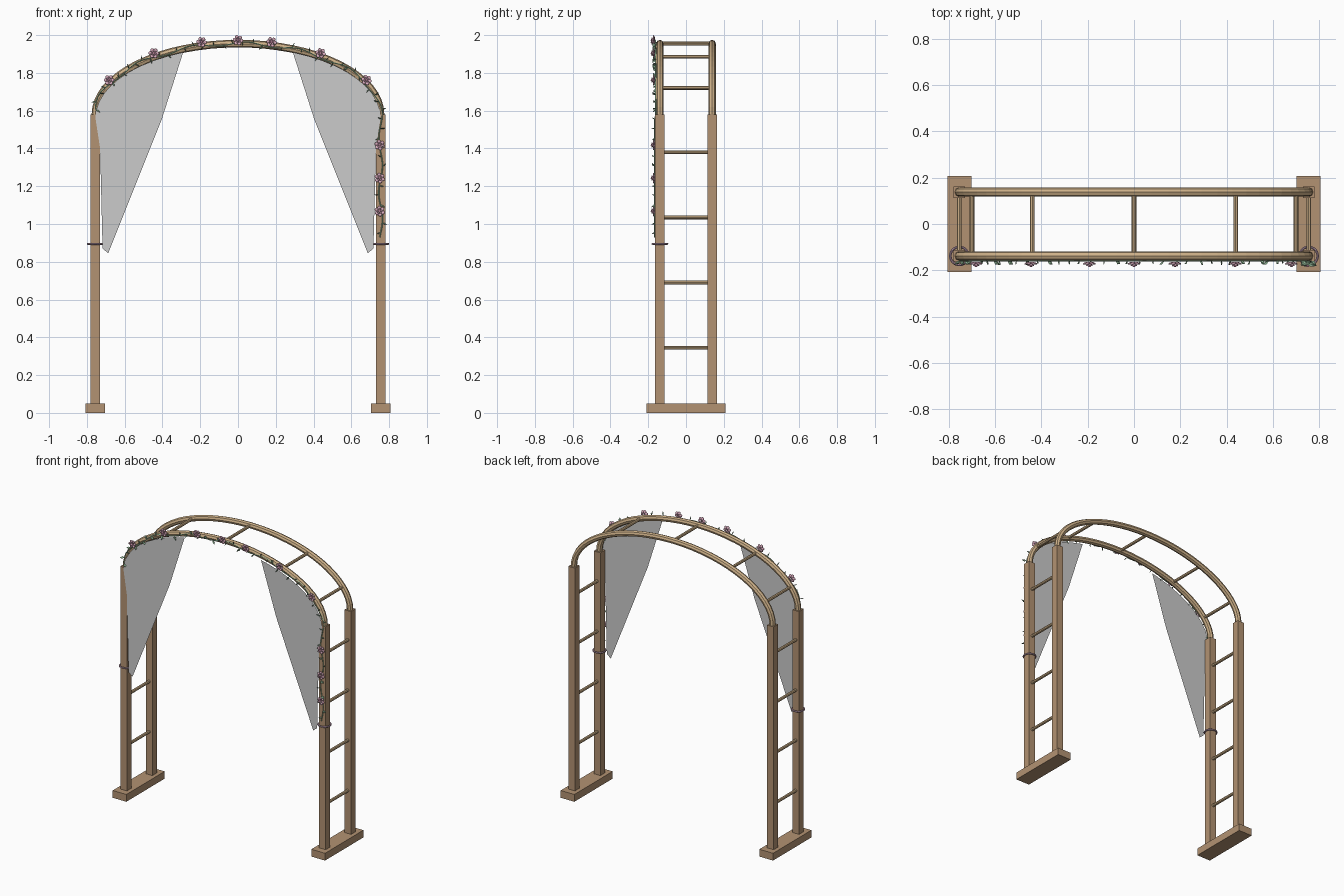
import bpy, bmesh, math, random
from mathutils import Vector, Matrix

if "Cube" in bpy.data.objects:
    bpy.data.objects.remove(bpy.data.objects["Cube"])

random.seed(4)
PX, PY, TOP, RISE = 0.755, 0.138, 1.58, 0.375   # post x / y, post top, arch rise


def material(name, rgb):
    m = bpy.data.materials.new(name)
    m.diffuse_color = (*rgb, 1)
    m.use_nodes = True
    m.node_tree.nodes["Principled BSDF"].inputs["Base Color"].default_value = m.diffuse_color
    return m


POST = material("post_wood", (0.45, 0.29, 0.17))
RAIL = material("rail_wood", (0.62, 0.44, 0.25))
LEAF = material("leaf_green", (0.25, 0.42, 0.27))
PINK = material("petal_pink", (0.72, 0.42, 0.53))
HEART = material("flower_heart", (0.55, 0.25, 0.36))
TIE = material("tie_mauve", (0.55, 0.36, 0.46))


def make(name, bm, *mats):
    me = bpy.data.meshes.new(name)
    bm.to_mesh(me)
    bm.free()
    for m in mats:
        me.materials.append(m)
    ob = bpy.data.objects.new(name, me)
    bpy.context.collection.objects.link(ob)
    return ob


def box(name, centre, size, mat):
    bm = bmesh.new()
    bmesh.ops.create_cube(bm, size=1, matrix=Matrix.Translation(centre) @ Matrix.Diagonal((*size, 1)))
    return make(name, bm, mat)


def tube(name, pts, radius, mat, res=2):
    cu = bpy.data.curves.new(name, 'CURVE')
    cu.dimensions = '3D'
    cu.bevel_depth, cu.bevel_resolution, cu.use_fill_caps = radius, res, True
    sp = cu.splines.new('POLY')
    sp.points.add(len(pts) - 1)
    for p, co in zip(sp.points, pts):
        p.co = (*co, 1)
    sp.use_smooth = False
    cu.materials.append(mat)
    ob = bpy.data.objects.new(name, cu)
    bpy.context.collection.objects.link(ob)
    bpy.ops.object.select_all(action='DESELECT')
    ob.select_set(True)
    bpy.context.view_layer.objects.active = ob
    bpy.ops.object.convert(target='MESH')


def arch(deg, y):
    a = math.radians(deg)
    return Vector((PX * math.cos(a), y, TOP + RISE * math.sin(a)))


# Feet, posts and side ladder rungs
for side, s in (("left", -1), ("right", 1)):
    box(side + "_foot", (s * PX, 0, 0.025), (0.104, 0.416, 0.05), POST)
    for end, y in (("front", -PY), ("back", PY)):
        box(f"{side}_{end}_post", (s * PX, y, (TOP + 0.05) / 2), (0.05, 0.05, TOP - 0.05), POST)
    for i in range(1, 5):
        z = 0.345 * i
        tube(f"{side}_rung_{i}", [(s * PX, -PY, z), (s * PX, PY, z)], 0.01, RAIL)

# Arched rails and the rungs between them
for end, y in (("front", -PY), ("back", PY)):
    pts = [arch(180 * i / 32, y) for i in range(33)]
    ends = [Vector((s * PX, y, TOP - 0.03)) for s in (1, -1)]
    tube(end + "_arch_rail", [ends[0]] + pts + [ends[1]], 0.02, RAIL)
for i, d in enumerate((22, 54.4, 90, 125.6, 158)):
    tube(f"arch_rung_{i + 1}", [arch(d, -PY), arch(d, PY)], 0.01, RAIL)

# Gathered curtains: arch edge, middle row, tied bottom edge
N = 10
for side, s in (("left", -1), ("right", 1)):
    bm = bmesh.new()
    rows = []
    mid = (Vector((0.73, 0, 1.40)), Vector((0.405, 0, 1.55)))
    low = (Vector((0.717, 0, 0.87)), Vector((0.687, 0, 0.845)))
    for r in range(3):
        row = []
        for i in range(N + 1):
            u = i / N
            if r == 0:
                p = arch(67.4 * u, 0) - Vector((0, 0, 0.017))
            else:
                a, b = mid if r == 1 else low
                p = a.lerp(b, u)
            row.append(bm.verts.new((s * p.x, -0.1645, p.z)))
        rows.append(row)
    for r in range(2):
        for i in range(N):
            f = [rows[r][i], rows[r][i + 1], rows[r + 1][i + 1], rows[r + 1][i]]
            bm.faces.new(f if s < 0 else f[::-1])
    make(side + "_curtain", bm)

    # Tie ring round the front post
    bpy.ops.mesh.primitive_torus_add(location=(s * PX, -PY, 0.895), major_radius=0.039,
                                     minor_radius=0.0055, major_segments=24, minor_segments=8)
    ring = bpy.context.object
    ring.name = side + "_curtain_tie"
    ring.data.materials.append(TIE)
    bpy.ops.object.shade_smooth_by_angle()

# Vine path: over the front rail, then down the right front post
path = [arch(176 - 2 * i, -0.16) for i in range(89)]
path += [Vector((PX, -0.166, TOP - 0.025 * i)) for i in range(1, 27)]
stem, frames, dist = [], [], 0
for i, p in enumerate(path):
    a, b = path[max(i - 1, 0)], path[min(i + 1, len(path) - 1)]
    t = (b - a).normalized()
    n = Vector((-t.z, 0, t.x)).normalized()
    dist += (p - a).length
    q = p + n * 0.01 * math.sin(dist * 22)
    stem.append(q)
    frames.append((q, t, n, dist))
tube("vine_stem", stem, 0.003, LEAF, 0)

# Leaves alternating along the vine: folded diamond blades
bm = bmesh.new()
nxt, sign = 0, 1
for q, t, n, d in frames:
    if d < nxt:
        continue
    nxt, sign = d + 0.033, -sign
    along = (n * sign * 0.8 + Vector((0, -0.5, 0)) + t * random.uniform(-0.7, 0.7)).normalized()
    wide = along.cross(t + Vector((0, random.uniform(-0.6, 0.2), 0))).normalized()
    up = wide.cross(along)
    size = random.uniform(0.026, 0.036)
    v = [bm.verts.new(q + size * (along * x + wide * y + up * z)) for x, y, z in
         ((0, 0, 0), (0.45, 0.3, 0.06), (1, 0, 0), (0.45, -0.3, 0.06), (0.45, 0, 0.14), (0.45, 0, -0.08))]
    for k in range(4):
        bm.faces.new((v[k], v[(k + 1) % 4], v[4]))
        bm.faces.new((v[(k + 1) % 4], v[k], v[5]))
bmesh.ops.recalc_face_normals(bm, faces=bm.faces)
make("vine_leaves", bm, LEAF)

# Blossoms: two rings of petals round a heart
SPOTS = [(-0.683, 1.762), (-0.446, 1.904), (-0.193, 1.963), (0, 1.973), (0.177, 1.963),
         (0.437, 1.904), (0.68, 1.762), (0.75, 1.418), (0.75, 1.243), (0.75, 1.068)]


def blob(bm, m, mat_index):
    vs = bmesh.ops.create_icosphere(bm, subdivisions=2, radius=1, matrix=m)["verts"]
    for f in {f for v in vs for f in v.link_faces}:
        f.material_index = mat_index
        f.smooth = True


for i, (x, z) in enumerate(SPOTS):
    bm = bmesh.new()
    base = Matrix.Translation((x, -0.17, z)) @ Matrix.Rotation(math.pi / 2, 4, 'X')
    for count, rad, size, lift, tilt in ((6, 0.017, 0.0115, 0, 0.3), (5, 0.008, 0.008, 0.007, 0.7)):
        for k in range(count):
            m = base @ Matrix.Rotation(2 * math.pi * k / count + i, 4, 'Z') @ \
                Matrix.Translation((rad, 0, lift)) @ Matrix.Rotation(-tilt, 4, 'Y') @ \
                Matrix.Diagonal((size, size * 0.9, size * 0.4, 1))
            blob(bm, m, 0)
    blob(bm, base @ Matrix.Translation((0, 0, 0.01)) @ Matrix.Diagonal((0.007, 0.007, 0.007, 1)), 1)
    make(f"blossom_{i + 1}", bm, PINK, HEART)
